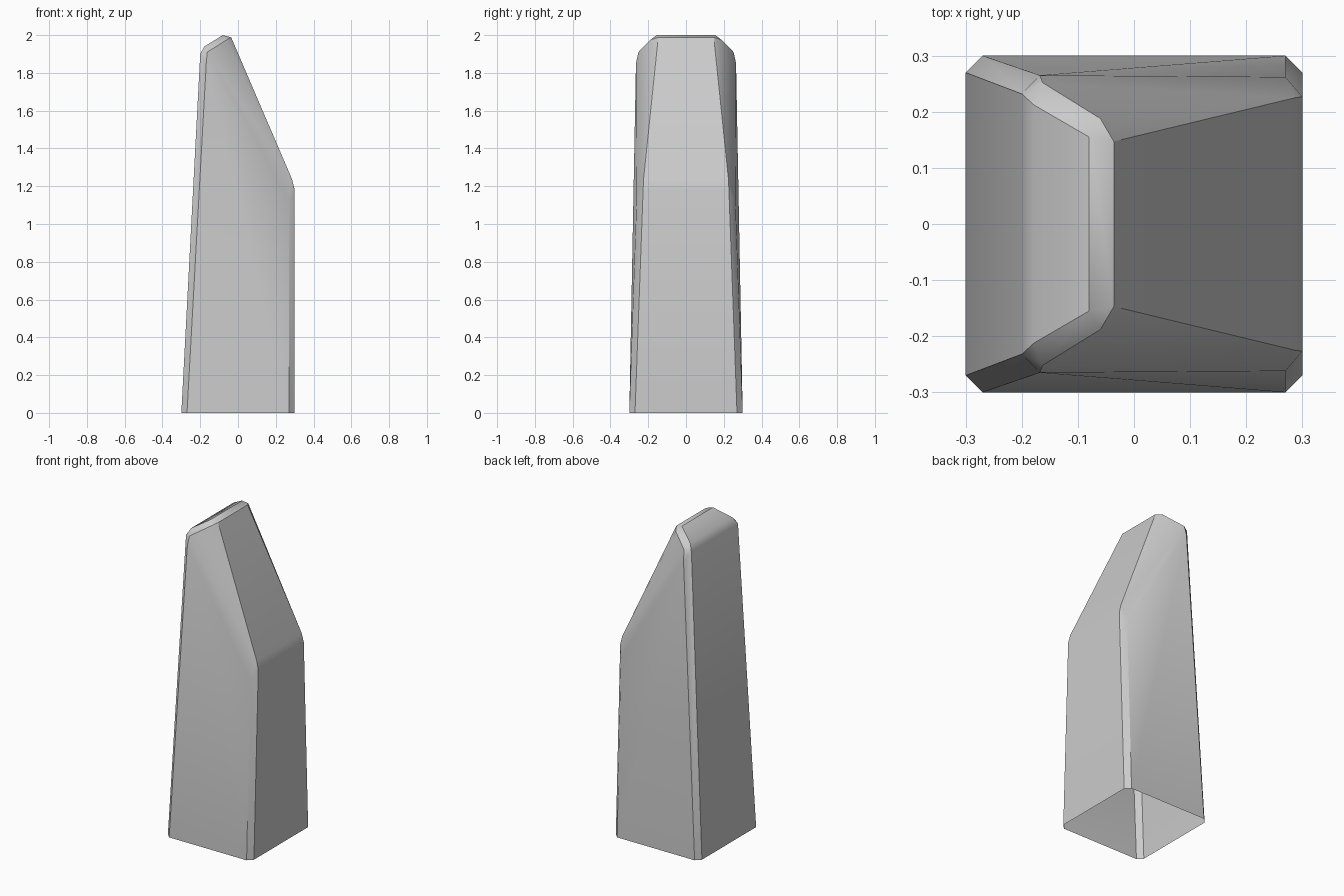
import bpy, bmesh

if "Cube" in bpy.data.objects:
    bpy.data.objects.remove(bpy.data.objects["Cube"])

# Corner points of one half (y > 0): base, left top edge, peak, sloped front
HALF = [
    (-0.30, 0.27, 0), (-0.27, 0.30, 0), (0.27, 0.30, 0), (0.30, 0.27, 0),
    (-0.20, 0.232, 1.90), (-0.178, 0.212, 1.94),
    (-0.168, 0.265, 1.85), (-0.163, 0.252, 1.91),
    (-0.08, 0.155, 2.0), (-0.06, 0.188, 1.975), (-0.036, 0.147, 1.988),
    (0.287, 0.225, 1.235), (0.30, 0.227, 1.18), (0.27, 0.262, 1.12),
]

# Faceted stone spike, mirrored across y and skinned as a convex shell
bm = bmesh.new()
for x, y, z in HALF:
    for s in (1, -1):
        bm.verts.new((x, s * y, z))
bmesh.ops.convex_hull(bm, input=bm.verts)
bmesh.ops.delete(bm, geom=[v for v in bm.verts if not v.link_faces], context='VERTS')
bmesh.ops.dissolve_limit(bm, angle_limit=0.005, verts=bm.verts, edges=bm.edges)
bmesh.ops.recalc_face_normals(bm, faces=bm.faces)

# Open underside
under = [f for f in bm.faces if all(v.co.z < 0.001 for v in f.verts)]
bmesh.ops.delete(bm, geom=under, context='FACES_ONLY')

mesh = bpy.data.meshes.new("stone_spike")
bm.to_mesh(mesh)
bm.free()
spike = bpy.data.objects.new("stone_spike", mesh)
bpy.context.collection.objects.link(spike)

# Soft shading over the shallow bevels, crisp main corners
bpy.context.view_layer.objects.active = spike
spike.select_set(True)
bpy.ops.object.shade_smooth_by_angle(angle=0.52)
